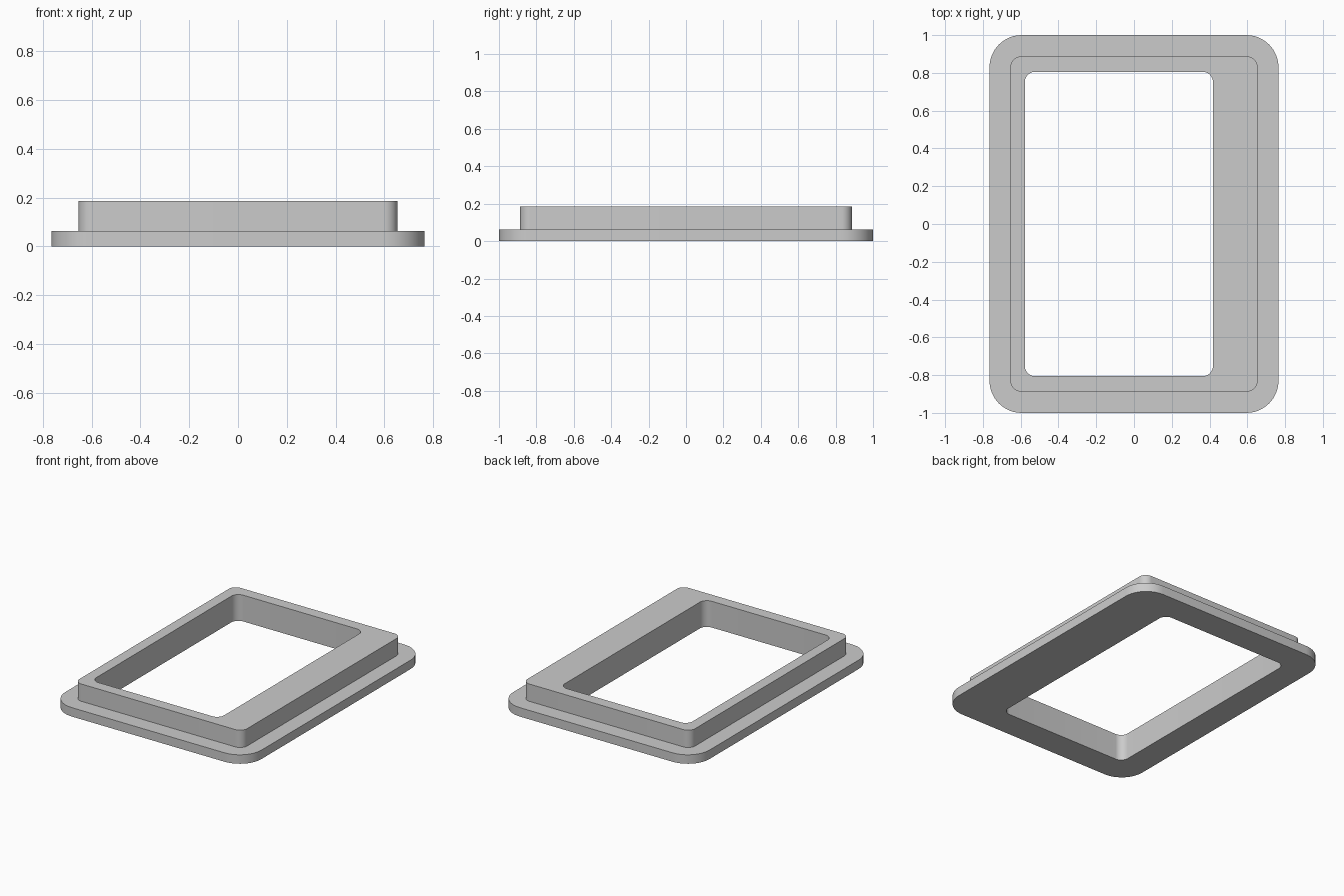
import bpy, bmesh, math

cube = bpy.data.objects.get("Cube")
if cube:
    bpy.data.objects.remove(cube, do_unlink=True)

STEPS = 12  # segments per rounded corner


def rounded_loop(bm, half_x, half_y, radius, z, cx=0.0):
    """Rounded rectangle of vertices, counter-clockwise from above."""
    verts = []
    for i, (sx, sy) in enumerate([(1, 1), (-1, 1), (-1, -1), (1, -1)]):
        for k in range(STEPS + 1):
            a = math.pi / 2 * (i + k / STEPS)
            verts.append(bm.verts.new((
                cx + sx * (half_x - radius) + radius * math.cos(a),
                sy * (half_y - radius) + radius * math.sin(a), z)))
    return verts


# Plain grey material
grey = bpy.data.materials.new("plain grey")
grey.use_nodes = True
colour = (0.6, 0.6, 0.6, 1.0)
grey.diffuse_color = colour
grey.node_tree.nodes["Principled BSDF"].inputs["Base Color"].default_value = colour

# Outlines: flange, raised rim and off-centre opening (half sizes, radius)
flange = (0.765, 1.0, 0.17)
rim = (0.654, 0.887, 0.055)
opening = (0.498, 0.806, 0.055)
step_z, top_z, shift = 0.063, 0.185, -0.08

# Closed frame: the cross-section runs out, up the steps and down the opening
bm = bmesh.new()
loops = [
    rounded_loop(bm, *opening, 0.0, shift),
    rounded_loop(bm, *flange, 0.0),
    rounded_loop(bm, *flange, step_z),
    rounded_loop(bm, *rim, step_z),
    rounded_loop(bm, *rim, top_z),
    rounded_loop(bm, *opening, top_z, shift),
]
for a, b in zip(loops, loops[1:] + loops[:1]):
    for i in range(len(a)):
        j = (i + 1) % len(a)
        bm.faces.new((a[i], a[j], b[j], b[i]))
bmesh.ops.recalc_face_normals(bm, faces=bm.faces)

mesh = bpy.data.meshes.new("stepped_frame")
bm.to_mesh(mesh)
bm.free()
mesh.materials.append(grey)
frame = bpy.data.objects.new("stepped_frame", mesh)
bpy.context.collection.objects.link(frame)

# Smooth corners, crisp edges
bpy.ops.object.select_all(action="DESELECT")
frame.select_set(True)
bpy.context.view_layer.objects.active = frame
bpy.ops.object.shade_smooth_by_angle(angle=math.radians(30))
